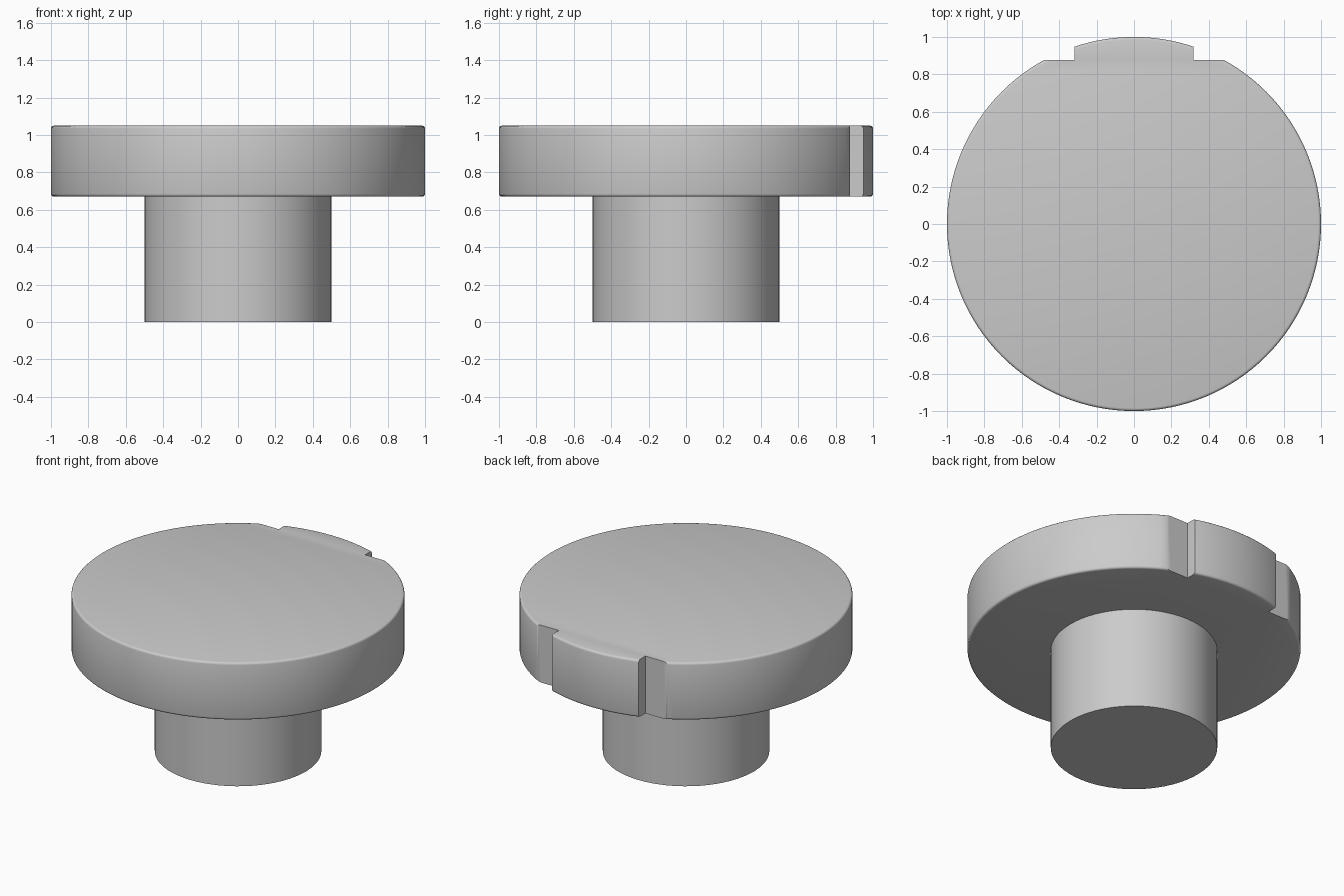
import bpy, bmesh, math

cube = bpy.data.objects.get("Cube")
if cube:
    bpy.data.objects.remove(cube, do_unlink=True)

# One plain grey for everything
GREY = (0.6, 0.6, 0.6, 1.0)
grey = bpy.data.materials.new("plain_grey")
grey.use_nodes = True
grey.diffuse_color = GREY
grey.node_tree.nodes["Principled BSDF"].inputs["Base Color"].default_value = GREY


def cylinder(name, radius, bottom, top, sides, rounding=0.0):
    """Closed upright cylinder with optionally rounded rims."""
    bm = bmesh.new()
    bmesh.ops.create_cone(bm, cap_ends=True, segments=sides, radius1=radius,
                          radius2=radius, depth=top - bottom)
    bmesh.ops.translate(bm, verts=bm.verts, vec=(0, 0, (top + bottom) / 2))
    if rounding:
        rims = [e for e in bm.edges if abs(e.verts[0].co.z - e.verts[1].co.z) < 1e-5]
        bmesh.ops.bevel(bm, geom=rims, offset=rounding, segments=3,
                        profile=0.5, affect='EDGES')
    mesh = bpy.data.meshes.new(name)
    bm.to_mesh(mesh)
    bm.free()
    obj = bpy.data.objects.new(name, mesh)
    bpy.context.collection.objects.link(obj)
    mesh.materials.append(grey)
    return obj


def activate(obj):
    bpy.ops.object.select_all(action='DESELECT')
    obj.select_set(True)
    bpy.context.view_layer.objects.active = obj


HEAD_BOTTOM, HEAD_TOP = 0.67, 1.05
head = cylinder("round_head", 1.0, HEAD_BOTTOM, HEAD_TOP, 128, 0.015)
stem = cylinder("stem", 0.5, 0.0, HEAD_BOTTOM + 0.01, 64)

# Two square notches leave a locating tab at the back of the head
TAB_HALF, NOTCH_FLOOR, NOTCH_SIZE = 0.317, 0.878, 0.4
for side in (-1, 1):
    bpy.ops.mesh.primitive_cube_add(size=1, location=(
        side * (TAB_HALF + NOTCH_SIZE / 2), NOTCH_FLOOR + NOTCH_SIZE / 2, 0.86))
    cutter = bpy.context.object
    cutter.name = "notch_cutter"
    cutter.scale = (NOTCH_SIZE, NOTCH_SIZE, 1)
    cutter.hide_render = True
    cutter.data.materials.append(grey)
    activate(head)
    cut = head.modifiers.new("notch", 'BOOLEAN')
    cut.operation = 'DIFFERENCE'
    cut.solver = 'EXACT'
    cut.object = cutter
    bpy.ops.object.modifier_apply(modifier=cut.name)
    bpy.data.objects.remove(cutter, do_unlink=True)

# Smooth walls with crisp edges
for part in (head, stem):
    activate(part)
    bpy.ops.object.shade_smooth_by_angle(angle=math.radians(35))
